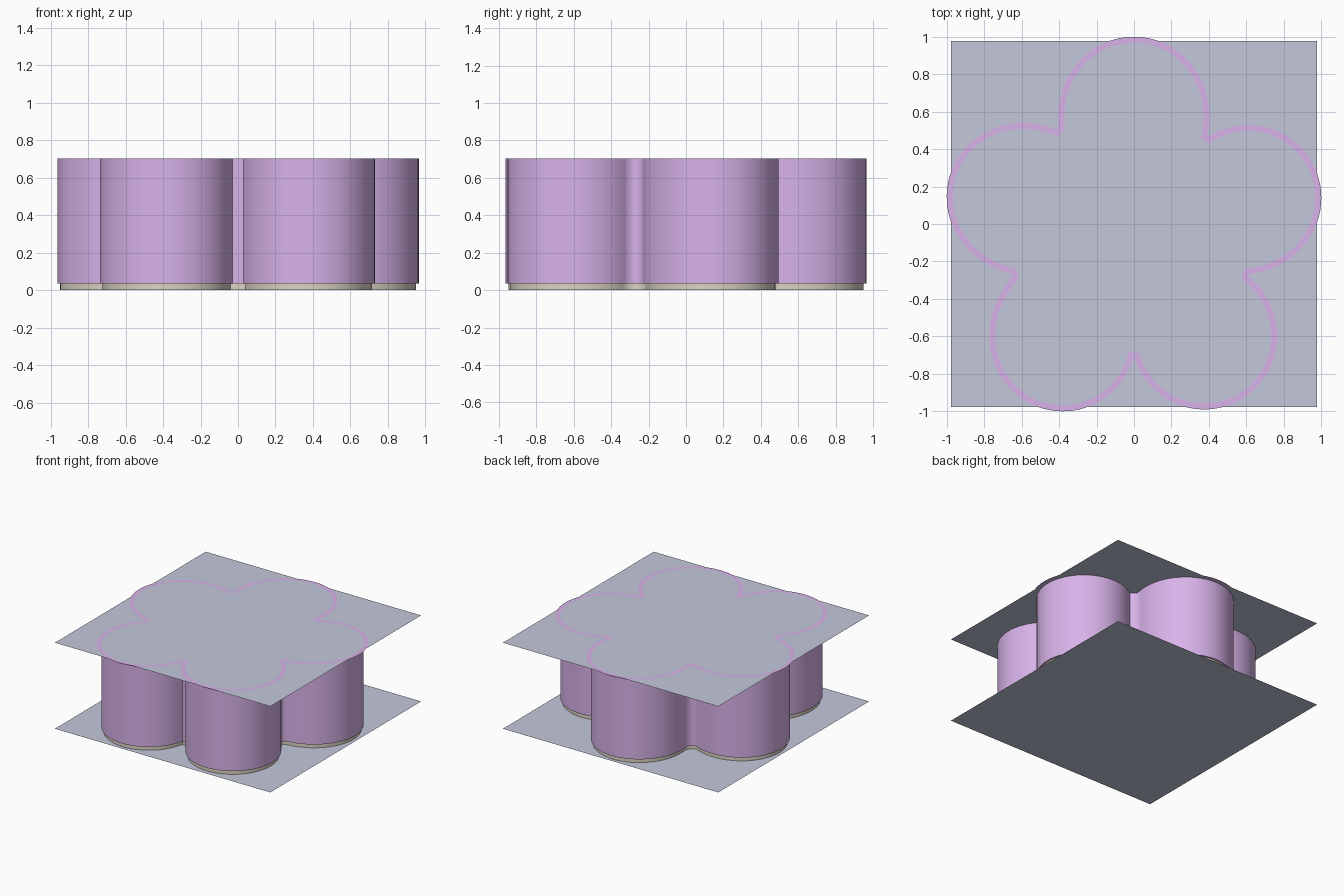
import bpy, bmesh, math
from mathutils import Vector

if "Cube" in bpy.data.objects:
    bpy.data.objects.remove(bpy.data.objects["Cube"])

def material(name, rgb):
    m = bpy.data.materials.new(name)
    m.diffuse_color = (*rgb, 1)
    m.use_nodes = True
    m.node_tree.nodes["Principled BSDF"].inputs["Base Color"].default_value = m.diffuse_color
    return m

purple = material("purple", (0.69, 0.45, 0.82))
beige = material("beige", (0.72, 0.65, 0.55))
slate = material("slate", (0.55, 0.58, 0.70))

# Flower outline: petal centres (clockwise) and the notch before each petal
PETALS = [(0, 0.61), (0.61, 0.14), (0.375, -0.6), (-0.38, -0.61), (-0.61, 0.145)]
NOTCHES = [(-0.40, 0.50), (0.39, 0.46), (0.60, -0.27), (0, -0.70), (-0.64, -0.27)]
R, SEG = 0.39, 40

def flower():
    pts = []
    for i, c in enumerate(PETALS):
        c = Vector(c)
        v0 = Vector(NOTCHES[i]) - c
        v1 = Vector(NOTCHES[(i + 1) % 5]) - c
        a0, a1 = math.atan2(v0.y, v0.x), math.atan2(v1.y, v1.x)
        if a1 > a0:
            a1 -= 2 * math.pi
        for k in range(SEG + 1):
            t = 0.01 + 0.98 * k / SEG
            end = v0.length if t < 0.5 else v1.length
            r = R + (end - R) * abs(2 * t - 1) ** 4
            a = a0 + (a1 - a0) * t
            pts.append(c + Vector((math.cos(a), math.sin(a))) * r)
    return pts

def inset(pts, d):
    out = []
    for i, p in enumerate(pts):
        e0 = (p - pts[i - 1]).normalized()
        e1 = (pts[(i + 1) % len(pts)] - p).normalized()
        t = (e0 + e1).normalized()
        n = Vector((t.y, -t.x))
        out.append(p + n * d / max(t.dot(e0), 0.6))
    return out

def finish(bm, name, mat, smooth=None):
    bmesh.ops.recalc_face_normals(bm, faces=bm.faces)
    me = bpy.data.meshes.new(name)
    bm.to_mesh(me)
    bm.free()
    ob = bpy.data.objects.new(name, me)
    bpy.context.collection.objects.link(ob)
    me.materials.append(mat)
    if smooth:
        bpy.ops.object.select_all(action='DESELECT')
        ob.select_set(True)
        bpy.context.view_layer.objects.active = ob
        bpy.ops.object.shade_smooth_by_angle(angle=math.radians(smooth))
    return ob

def loop(bm, pts, z):
    return [bm.verts.new((p.x, p.y, z)) for p in pts]

def bridge(bm, a, b):
    for i in range(len(a)):
        j = (i + 1) % len(a)
        bm.faces.new((a[i], a[j], b[j], b[i]))

def extruded(name, pts, z0, z1, mat):
    bm = bmesh.new()
    a, b = loop(bm, pts, z0), loop(bm, pts, z1)
    bridge(bm, a, b)
    bm.faces.new(a)
    bm.faces.new(b)
    return finish(bm, name, mat, 70)

def sheet(name, z):
    bm = bmesh.new()
    bmesh.ops.create_grid(bm, x_segments=1, y_segments=1, size=0.978)
    ob = finish(bm, name, slate)
    ob.location.z = z
    return ob

outline = flower()

# Purple side wall and the slightly smaller beige foot under it
extruded("flower_wall", inset(outline, 0.035), 0.035, 0.704, purple)
extruded("flower_foot", inset(outline, 0.05), 0.001, 0.035, beige)

# Flat purple rim drawn around the top
bm = bmesh.new()
bridge(bm, loop(bm, outline, 0.709), loop(bm, inset(outline, 0.033), 0.709))
rim = finish(bm, "top_rim", purple)
if rim.data.polygons[0].normal.z < 0:
    rim.data.flip_normals()

# Square sheets above and below
sheet("top_sheet", 0.706)
sheet("bottom_sheet", 0.0)
